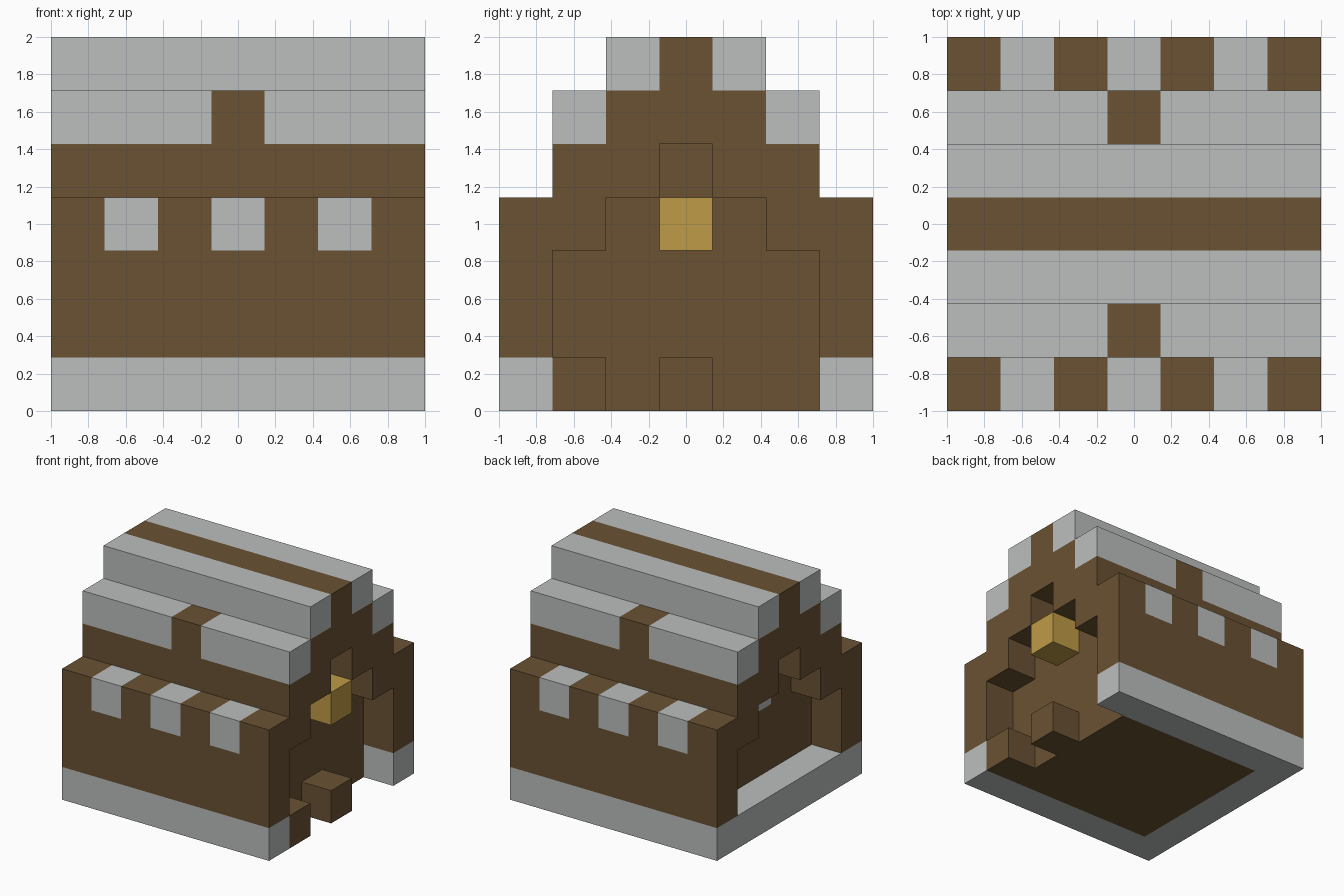
import bpy
import bmesh

cube = bpy.data.objects.get("Cube")
if cube:
    bpy.data.objects.remove(cube, do_unlink=True)

U = 2 / 7  # one block of the 7 x 7 x 7 layout


def material(name, rgb):
    mat = bpy.data.materials.new(name)
    mat.use_nodes = True
    mat.diffuse_color = (*rgb, 1)
    mat.node_tree.nodes["Principled BSDF"].inputs["Base Color"].default_value = (*rgb, 1)
    return mat


STONE = material("pale_stone", (0.50, 0.52, 0.51))
WOOD = material("brown_wood", (0.144, 0.084, 0.033))
GOLD = material("gold", (0.515, 0.328, 0.061))


def prism(name, profile, x0, x1, mat):
    """Extrude a (y, z) outline along x; all values are in blocks."""
    bm = bmesh.new()
    verts = [bm.verts.new((x0 * U - 1, y * U - 1, z * U)) for y, z in profile]
    face = bm.faces.new(verts)
    grown = bmesh.ops.extrude_face_region(bm, geom=[face])["geom"]
    moved = [g for g in grown if isinstance(g, bmesh.types.BMVert)]
    bmesh.ops.translate(bm, verts=moved, vec=((x1 - x0) * U, 0, 0))
    bmesh.ops.recalc_face_normals(bm, faces=bm.faces)
    mesh = bpy.data.meshes.new(name)
    bm.to_mesh(mesh)
    bm.free()
    mesh.materials.append(mat)
    obj = bpy.data.objects.new(name, mesh)
    bpy.context.collection.objects.link(obj)


def box(name, x, y, z, mat):
    outline = [(y[0], z[0]), (y[1], z[0]), (y[1], z[1]), (y[0], z[1])]
    prism(name, outline, x[0], x[1], mat)


def both_sides(name, x, y, z, mat):
    box("front_" + name, x, y, z, mat)
    box("back_" + name, x, (7 - y[1], 7 - y[0]), z, mat)


def mirrored(half):
    return half + [(7 - y, z) for y, z in reversed(half)]


# Stepped core, and end gables with a stepped opening
roof = [(1, 5), (2, 5), (2, 6), (3, 6), (3, 7)]
arch = [(3, 5), (3, 4), (2, 4), (2, 3), (1, 3)]
prism("house_core", mirrored([(1, 0)] + roof), 1, 6, WOOD)
for name, x in (("right_gable", 0), ("left_gable", 6)):
    prism(name, mirrored(arch + roof), x, x + 1, WOOD)

# Long walls on stone plinths, topped with alternating blocks
both_sides("plinth", (0, 7), (0, 1), (0, 1), STONE)
both_sides("wall", (0, 7), (0, 1), (1, 3), WOOD)
for i in range(7):
    both_sides(f"wall_top_{i}", (i, i + 1), (0, 1), (3, 4), STONE if i % 2 else WOOD)

# Roof trim
both_sides("eave_right", (0, 3), (1, 2), (5, 6), STONE)
both_sides("eave_middle", (3, 4), (1, 2), (5, 6), WOOD)
both_sides("eave_left", (4, 7), (1, 2), (5, 6), STONE)
both_sides("ridge_trim", (0, 7), (2, 3), (6, 7), STONE)

# Sill and window plate in one end opening
box("stone_sill", (0, 1), (1, 6), (0, 1), STONE)
box("window_plate", (0.98, 1), (3, 4), (3, 4), STONE)

# Steps and lantern in the other end opening
box("side_step", (6, 7), (1, 2), (0, 1), WOOD)
box("middle_step", (6, 7), (3, 4), (0, 1), WOOD)
box("lantern", (6, 7), (3, 4), (3, 4), GOLD)
